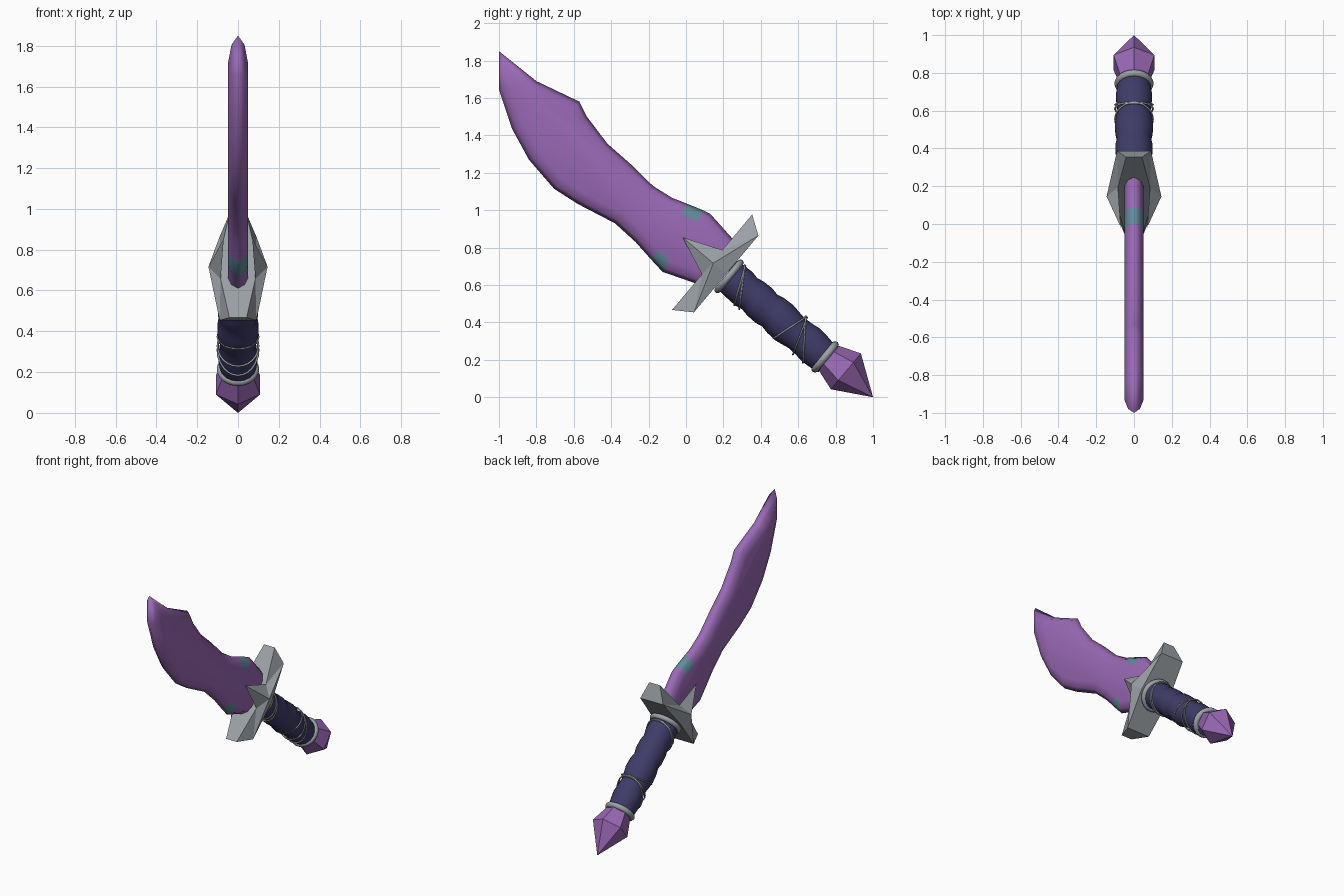
import bpy, bmesh, math

cube = bpy.data.objects.get("Cube")
if cube:
    bpy.data.objects.remove(cube)


def material(name, rgb):
    m = bpy.data.materials.new(name)
    m.use_nodes = True
    m.diffuse_color = (*rgb, 1)
    m.node_tree.nodes["Principled BSDF"].inputs["Base Color"].default_value = (*rgb, 1)
    return m


PURPLE = material("purple", (0.32, 0.14, 0.46))
TEAL = material("dull teal", (0.12, 0.26, 0.33))
STEEL = material("steel grey", (0.33, 0.36, 0.39))
NAVY = material("navy wrap", (0.05, 0.045, 0.14))

TILT = math.radians(40)
C, S = math.cos(TILT), math.sin(TILT)


def place(x, u, v):
    """u runs from pommel tip along the weapon, v runs along the upper guard arm."""
    return (x, 1 - C * u + S * v, S * u + C * v)


def finish(bm, name, mats, angle=None):
    bmesh.ops.recalc_face_normals(bm, faces=bm.faces)
    me = bpy.data.meshes.new(name)
    bm.to_mesh(me)
    bm.free()
    ob = bpy.data.objects.new(name, me)
    bpy.context.collection.objects.link(ob)
    for m in mats:
        me.materials.append(m)
    if angle:
        bpy.ops.object.select_all(action='DESELECT')
        ob.select_set(True)
        bpy.context.view_layer.objects.active = ob
        bpy.ops.object.shade_smooth_by_angle(angle=math.radians(angle))
    return ob


def lathe(name, profile, sides, mat, shear=0, shift=0, angle=None):
    """Revolve (u, radius) pairs about the weapon axis; shear slants the rings."""
    bm = bmesh.new()
    rings = []
    for u, r in profile:
        ring = []
        for i in range(sides):
            a = math.tau * i / sides
            x, v = r * math.sin(a), r * math.cos(a)
            ring.append(bm.verts.new(place(x, u + shear * v, v + shift * r)))
        rings.append(ring)
    for a, b in zip(rings, rings[1:]):
        for i in range(sides):
            j = (i + 1) % sides
            bm.faces.new((a[i], a[j], b[j], b[i]))
    bm.faces.new(rings[0])
    bm.faces.new(rings[-1])
    bmesh.ops.remove_doubles(bm, verts=bm.verts, dist=0.0005)
    return finish(bm, name, [mat], angle)


def hoop(name, u, radius, thick, slope=0, count=24):
    """Round ring about the axis, tilted by slope."""
    cu = bpy.data.curves.new(name, 'CURVE')
    cu.dimensions = '3D'
    cu.bevel_depth = thick
    cu.bevel_resolution = 2
    sp = cu.splines.new('POLY')
    sp.points.add(count - 1)
    for i, p in enumerate(sp.points):
        a = math.tau * i / count
        x, v = radius * math.sin(a), radius * math.cos(a)
        p.co = (*place(x, u + slope * v, v), 1)
    sp.use_cyclic_u = True
    cu.materials.append(STEEL)
    ob = bpy.data.objects.new(name, cu)
    bpy.context.collection.objects.link(ob)


# Blade: half built from its outline, bevelled by two insets, then mirrored
outline = [(-1, 1.85), (-0.8, 1.69), (-0.57, 1.58), (-0.53, 1.5), (-0.42, 1.355),
           (-0.3, 1.25), (-0.177, 1.13), (-0.075, 1.066), (0, 1.037), (0.09, 1.0),
           (0.13, 0.98), (0.25, 0.846), (0.3, 0.8), (0.1, 0.56), (0.048, 0.61),
           (-0.125, 0.67), (-0.19, 0.74), (-0.27, 0.83), (-0.38, 0.93),
           (-0.58, 1.034), (-0.705, 1.114), (-0.84, 1.27), (-0.93, 1.435), (-1, 1.645)]
bm = bmesh.new()
face = bm.faces.new([bm.verts.new((0, y, z)) for y, z in outline])
face.normal_update()
if face.normal.x < 0:
    face.normal_flip()
for width, depth in ((0.022, 0.032), (0.045, 0.018)):
    bmesh.ops.inset_individual(bm, faces=[face], thickness=width, depth=depth,
                               use_even_offset=True)
# Teal stains on the spine and on the cutting edge
for f in bm.faces:
    c = f.calc_center_median()
    for y, z in ((0.04, 0.99), (-0.145, 0.72)):
        if f is not face and math.hypot(c.y - y, c.z - z) < 0.05:
            f.material_index = 1
for f in bm.faces:
    f.smooth = True
side = face.index
# Keep the half open at x = 0 so the mirrored rim welds
blade = finish(bm, "blade", [PURPLE, TEAL])
mirror = blade.modifiers.new("mirror", 'MIRROR')
mirror.use_axis = (True, False, False)

# Guard: two arms with a spike lying on each side of the blade
bm = bmesh.new()


def guard_vert(x, u, v):
    return bm.verts.new(place(x, u, v))


pts = {}
for sx in (-1, 1):
    pts[sx, "spike"] = guard_vert(0.07 * sx, 1.329, 0)
    pts[sx, "wide"] = guard_vert(0.145 * sx, 1.115, 0)
    pts[sx, "base"] = guard_vert(0.115 * sx, 1.025, 0)
    for sv in (-1, 1):
        pts[sx, "foot", sv] = guard_vert(0.09 * sx, 1.025, 0.268 * sv)
        pts[sx, "tip", sv] = guard_vert(0.042 * sx, 1.123, 0.333 * sv)
        pts[sx, "notch", sv] = guard_vert(0.085 * sx, 1.123, 0.085 * sv)
for sx in (-1, 1):
    spike, wide, base = (pts[sx, k] for k in ("spike", "wide", "base"))
    for sv in (-1, 1):
        foot, tip, notch = (pts[sx, k, sv] for k in ("foot", "tip", "notch"))
        for tri in ((foot, base, wide), (foot, wide, notch), (foot, notch, tip),
                    (notch, wide, spike)):
            bm.faces.new(tri)
    bm.faces.new((spike, pts[sx, "notch", 1], pts[sx, "notch", -1]))
for sv in (-1, 1):
    for a, b in (("foot", "tip"), ("tip", "notch")):
        bm.faces.new((pts[1, a, sv], pts[1, b, sv], pts[-1, b, sv], pts[-1, a, sv]))
    bm.faces.new((pts[1, "foot", sv], pts[-1, "foot", sv], pts[-1, "base"], pts[1, "base"]))
bm.faces.new((pts[1, "notch", 1], pts[1, "notch", -1], pts[-1, "notch", -1], pts[-1, "notch", 1]))
finish(bm, "guard", [STEEL])

# Handle: slanted cloth wraps that bulge and pinch
wraps = [(0.33, 0.085), (0.37, 0.092), (0.43, 0.098), (0.48, 0.092), (0.53, 0.088),
         (0.56, 0.093), (0.62, 0.103), (0.68, 0.1), (0.72, 0.091), (0.76, 0.099),
         (0.82, 0.098), (0.86, 0.09), (0.9, 0.098), (0.96, 0.096), (1.02, 0.092)]
lathe("handle", wraps, 18, NAVY, shear=0.25, angle=60)

# Metal collars and thin wire windings
hoop("guard_collar", 1.005, 0.095, 0.018)
hoop("pommel_collar", 0.335, 0.084, 0.02)
for i, (u, slope) in enumerate(((0.915, 0.65), (0.93, 0.45), (0.58, -0.3),
                                (0.48, 0.75), (0.51, 0.35))):
    hoop(f"wire_{i + 1}", u, 0.1, 0.005, slope)

# Pommel: faceted six-sided gem
lathe("pommel_gem", [(0, 0), (0.2, 0.125), (0.33, 0.08)], 6, PURPLE, shift=0.1)
